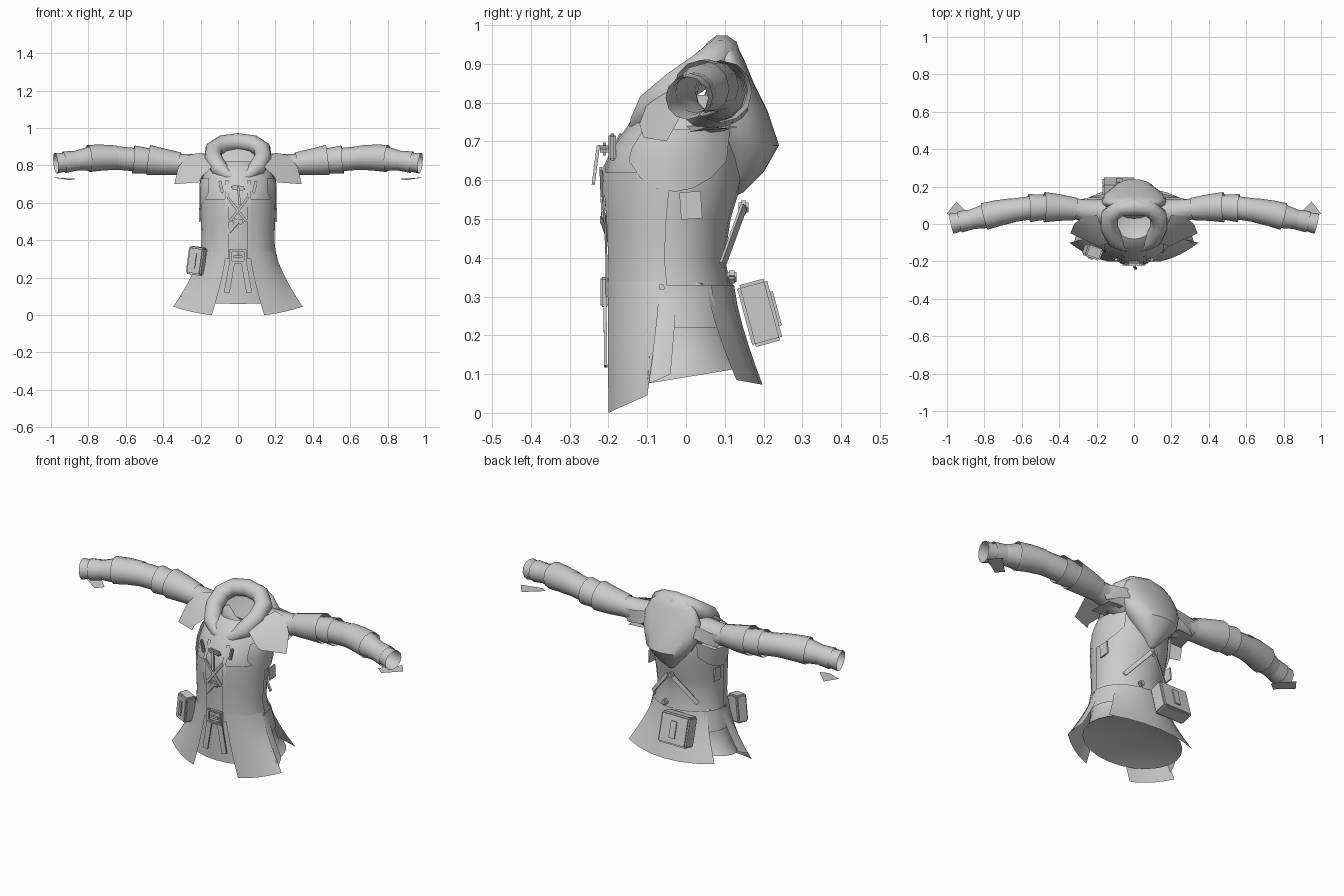
import bpy, bmesh, math
from mathutils import Vector

cube = bpy.data.objects.get("Cube")
if cube:
    bpy.data.objects.remove(cube)

grey = bpy.data.materials.new("cloth_grey")
grey.use_nodes = True
grey.diffuse_color = (0.6, 0.6, 0.6, 1)
grey.node_tree.nodes["Principled BSDF"].inputs["Base Color"].default_value = (0.6, 0.6, 0.6, 1)


def finish(name, bm, angle=40):
    bmesh.ops.recalc_face_normals(bm, faces=bm.faces)
    mesh = bpy.data.meshes.new(name)
    bm.to_mesh(mesh)
    bm.free()
    mesh.materials.append(grey)
    obj = bpy.data.objects.new(name, mesh)
    bpy.context.collection.objects.link(obj)
    bpy.ops.object.select_all(action='DESELECT')
    obj.select_set(True)
    bpy.context.view_layer.objects.active = obj
    bpy.ops.object.shade_smooth_by_angle(angle=math.radians(angle))
    return obj


def grid(name, rows, closed=False, caps=(None, None), wrap=False):
    """Skin rows of points; caps are optional tip points for the two ends."""
    bm = bmesh.new()
    vs = [[bm.verts.new(p) for p in row] for row in rows]
    n = len(rows[0])
    for j in range(len(vs) - (0 if wrap else 1)):
        a, b = vs[j], vs[(j + 1) % len(vs)]
        for i in range(n if closed else n - 1):
            k = (i + 1) % n
            bm.faces.new((a[i], a[k], b[k], b[i]))
    for tip, ring in zip(caps, (vs[0], vs[-1])):
        if tip is not None:
            t = bm.verts.new(tip)
            for i in range(n):
                bm.faces.new((ring[i], ring[(i + 1) % n], t))
    return finish(name, bm)


def section(profile, z):
    for lo, hi in zip(profile, profile[1:]):
        if z <= hi[0]:
            break
    t = max(0, min(1, (z - lo[0]) / (hi[0] - lo[0])))
    return [p + (q - p) * t for p, q in zip(lo, hi)]


def around(profile, a, z, off=0.0):
    """Point on a garment shell; angle 0 is the front, 90 is +x."""
    _, w, front, back = section(profile, z)
    a = math.radians(a)
    return Vector(((w + off) * math.sin(a),
                   (front + back) / 2 - ((back - front) / 2 + off) * math.cos(a), z))


# Height, half width, front y, back y
BODY = [(.06, .285, -.195, .17), (.13, .245, -.196, .155), (.2, .22, -.197, .14), (.3, .198, -.2, .12),
        (.4, .185, -.2, .1), (.5, .19, -.205, .115), (.6, .195, -.215, .145),
        (.68, .195, -.195, .15), (.74, .19, -.15, .15), (.79, .16, -.125, .14), (.82, .11, -.08, .12)]
HOOD = [(.57, .02, .11, .15), (.62, .065, .09, .2), (.69, .13, .06, .24), (.78, .175, .03, .21),
        (.85, .17, .06, .175), (.91, .14, .075, .15), (.95, .09, .08, .13)]
TURN = range(0, 360, 15)


def patch(name, a0, a1, z0, z1, off, arch=0.0):
    """Cloth layer lying on the shell; arch lifts the ends of its lower edge."""
    rows = []
    for j in range(6):
        row = []
        for i in range(7):
            low = z0 + arch * (i / 3 - 1) ** 2
            row.append(around(BODY, a0 + (a1 - a0) * i / 6, low + (z1 - low) * j / 5, off))
        rows.append(row)
    return grid(name, rows)


def tube(name, path, sides=12):
    """Loft along x, y, z, radius points, each ring square to the path."""
    rows = []
    for i, p in enumerate(path):
        d = Vector(path[min(i + 1, len(path) - 1)][:3]) - Vector(path[max(i - 1, 0)][:3])
        side = d.cross(Vector((0, 0, 1))).normalized()
        up = side.cross(d).normalized()
        rows.append([Vector(p[:3]) + p[3] * (side * math.cos(2 * math.pi * k / sides)
                     + up * math.sin(2 * math.pi * k / sides)) for k in range(sides)])
    return grid(name, rows, True)


def box(name, loc, size, rot=(0, 0, 0), bevel=0.0):
    bm = bmesh.new()
    bmesh.ops.create_cube(bm, size=1)
    bmesh.ops.scale(bm, vec=size, verts=bm.verts)
    if bevel:
        bmesh.ops.bevel(bm, geom=bm.edges[:], offset=bevel, segments=2, affect='EDGES')
    obj = finish(name, bm, 30)
    obj.location = loc
    obj.rotation_euler = [math.radians(r) for r in rot]
    return obj


def strap(name, p, q, width, out, thick=.008):
    """Flat band from p to q facing the direction out."""
    p, q, out = Vector(p), Vector(q), Vector(out).normalized()
    side = (q - p).cross(out).normalized() * width / 2
    rows = [[e + side * s + out * o for s, o in ((-1, 0), (1, 0), (1, thick), (-1, thick))] for e in (p, q)]
    return grid(name, rows, True, (p, q))


def flap(name, a0, a1, z_top, left, mid, right, off=.01):
    """Skirt flap flaring from the shell down to a curved lower edge."""
    left, mid, right = Vector(left), Vector(mid), Vector(right)
    rows = []
    for j in range(6):
        t = j / 5
        row = []
        for i in range(7):
            s = i / 6
            low = left * (1 - s) ** 2 + mid * 2 * s * (1 - s) + right * s * s
            top = around(BODY, a0 + (a1 - a0) * s, z_top, off)
            p = top.lerp(low, t ** 1.35)
            p.z = top.z + (low.z - top.z) * t
            row.append(p)
        rows.append(row)
    return grid(name, rows)


# Coat shell and hanging hood
hem = [[around(BODY, a, r[0]) + Vector((0, 0, .03 * (1 - math.cos(math.radians(a))) if i == 0 else 0))
        for a in TURN] for i, r in enumerate(BODY)]
grid("coat_body", hem, True, ((0, -.02, .14), (0, .02, .76)))
grid("hood_bag", [[around(HOOD, a, r[0]) for a in TURN] for r in HOOD], True, ((0, .13, .56), (0, .1, .965)))

# Rolled hood rim, slanted up toward the back
half = [(0, -.12, .725), (.05, -.12, .745), (.1, -.085, .785), (.133, -.02, .84),
        (.13, .045, .885), (.08, .085, .917), (0, .093, .928)]
loop = [Vector(p) for p in half] + [Vector((-x, y, z)) for x, y, z in half[-2:0:-1]]
rings = []
for i, p in enumerate(loop):
    d = (loop[(i + 1) % len(loop)] - loop[i - 1]).normalized()
    e = Vector((0, -.6, .8))
    f = d.cross(e).normalized()
    r = .047 - .019 * (p.y < -.1)
    rings.append([p + r * (e * math.sin(k * math.pi / 5) + f * math.cos(k * math.pi / 5)) for k in range(10)])
grid("hood_rim", rings, closed=True, wrap=True)

# Back skirt flap, belt and rear knots
flap("back_skirt_flap", 125, 235, .33, (.27, .13, .085), (0, .265, .06), (-.27, .13, .085))
patch("belt", 0, 360, .3, .335, .006)
for x, y, z in ((-.01, .148, .53), (.05, .118, .35)):
    box("rear_knot", (x, y, z), (.03, .025, .03), (0, 45, 0), .006)

ARM = [(.15, .06, .79, .075), (.23, .07, .8, .062), (.31, .08, .806, .056), (.4, .088, .815, .061),
       (.48, .09, .825, .064), (.56, .085, .832, .062), (.65, .073, .84, .063), (.73, .058, .84, .064),
       (.8, .04, .835, .064), (.87, .024, .825, .052), (.93, .012, .817, .05), (.975, .002, .812, .056)]
for s in (1, -1):
    side = "left_" if s == 1 else "right_"

    def m(*p):
        return (s * p[0],) + p[1:]

    # Sleeve with overlapping wrapped layers
    tube(side + "sleeve", [m(*p) for p in ARM])
    for name, a, b, grow, lift in (("upper_wrap", 2, 4, .013, .004), ("elbow_wrap", 4, 5, .01, 0),
                                   ("forearm_wrap", 6, 8, .007, .002), ("cuff_band", 9, 10, .006, 0)):
        tube(side + name, [m(p[0], p[1], p[2] + lift, p[3] + grow * (.3 + i / (b - a)))
                           for i, p in enumerate(ARM[a:b + 1])])
    grid(side + "cuff_tab", [[m(.86, .03, .728), m(.95, .12, .733)], [m(.9, .0, .722), m(1, .055, .737)]])
    # Shoulder cape points, front and rear
    grid(side + "shoulder_cape", [[m(.13, -.1, .8), m(.17, -.02, .85), m(.2, .05, .868)],
                                  [m(.19, -.12, .745), m(.24, -.035, .81), m(.27, .04, .855)],
                                  [m(.21, -.11, .71), m(.34, -.05, .7), m(.32, .0, .79)]])
    grid(side + "rear_cape", [[m(.13, .14, .85), m(.16, .16, .78)], [m(.24, .14, .83), m(.23, .145, .76)],
                              [m(.32, .125, .82), m(.28, .12, .745)]])
    grid(side + "armpit_fold", [[m(.18, .0, .74), m(.18, .13, .74)], [m(.29, .015, .725), m(.27, .13, .735)]])
    # Armhole gusset and side tab
    patch(side + "armhole_gusset", 50 * s, 135 * s, .57, .73, .012, .08)
    strap(side + "side_tab", m(.2, .01, .57), m(.2, .015, .5), .055, m(1, 0, 0))
    # Front chest panel, placket edge and skirt flaps
    patch(side + "chest_panel", 19 * s, 88 * s, .33, .62, .009)
    patch(side + "placket_edge", 14 * s, 20 * s, .3, .72, .012)
    flap(side + "front_skirt_flap", 18 * s, 82 * s, .34, m(.14, -.2, 0), m(.25, -.175, .012), m(.345, -.1, .045))
    flap(side + "side_skirt_flap", 75 * s, 96 * s, .32, m(.32, -.1, .075), m(.315, -.07, .085), m(.3, -.04, .1))
    patch(side + "side_skirt_top", 85 * s, 130 * s, .22, .33, .012)
    # Crossed lacing, toggles, rear straps and hanging belt tails
    strap(side + "lacing", m(-.055, -.215, .63), m(.045, -.21, .5), .014, (0, -1, 0))
    box(side + "chest_toggle", m(.09, -.19, .685), (.016, .02, .07), (0, 12 * s, 0), .005)
    strap(side + "rear_strap", m(.01, .145, .53), m(.14, .09, .38), .022, m(.3, 1, .3))
    strap(side + "belt_tail", m(.03, -.205, .29), m(.06, -.203, .12), .03, (0, -1, 0))

# Collar tie and lower knot
for z, wide in ((.68, .075), (.5, .06)):
    box("front_tie", (0, -.21, z), (wide, .024, .026), (0, 8, 0), .008)
strap("collar_cord", (0, -.222, .69), (.01, -.235, .59), .012, (0, -1, 0))
strap("diagonal_strap", (0, -.212, .5), (-.14, -.155, .34), .02, (-.3, -1, 0))

# Belt buckle frame with tongue
for s in (1, -1):
    box("buckle_side", (.042 * s, -.21, .312), (.014, .02, .075), bevel=.004)
    box("buckle_bar", (0, -.21, .312 + .032 * s), (.09, .02, .013), bevel=.004)
box("buckle_tongue", (0, -.215, .312), (.05, .012, .012))


def pouch(name, loc, size, rot):
    """Bevelled bag with a clasp plate on its local -y face."""
    body = box(name, loc, size, rot, .008)
    clasp = box(name + "_clasp", (0, -size[1] / 2 - .002, 0), (size[0] * .2, .01, size[2] * .55))
    clasp.parent = body


pouch("side_pouch", (-.222, -.15, .29), (.085, .065, .15), (0, 8, -20))
pouch("back_pouch", (-.08, .19, .258), (.175, .08, .165), (-15, 0, 180))
